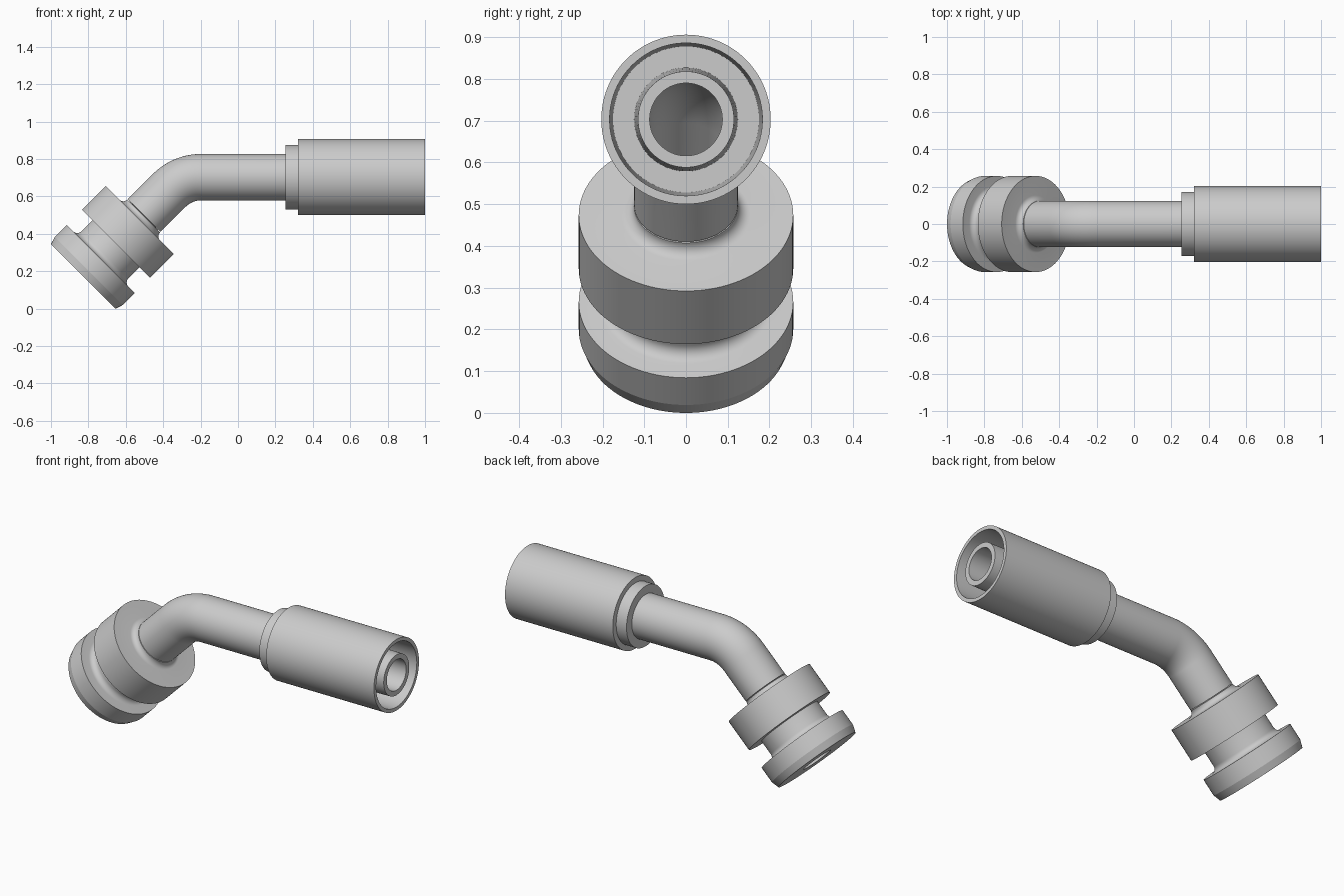
import bpy, bmesh
from math import sin, cos, pi, radians, tan
from mathutils import Vector

cube = bpy.data.objects.get("Cube")
if cube:
    bpy.data.objects.remove(cube)

steel = bpy.data.materials.new("light_grey_steel")
steel.use_nodes = True
steel.diffuse_color = (0.6, 0.6, 0.6, 1)
steel.node_tree.nodes["Principled BSDF"].inputs["Base Color"].default_value = (0.6, 0.6, 0.6, 1)

# Centre line: a slanted leg, a 45 degree bend, then a level leg
SEGMENTS = 96
ANGLE = radians(45)
BEND = 0.242
LEG = 0.65
BORE = 0.087
TUBE = 0.124
START = Vector((-0.827, 0, 0.1725))
SLANT = Vector((cos(ANGLE), 0, sin(ANGLE)))
BEND_START = START + SLANT * LEG
BEND_CENTRE = BEND_START + Vector((sin(ANGLE), 0, -cos(ANGLE))) * BEND
BEND_LENGTH = BEND * ANGLE


def station(s):
    """Point on the centre line and the outward normal in its plane."""
    a = ANGLE - min(max(s - LEG, 0), BEND_LENGTH) / BEND
    normal = Vector((-sin(a), 0, cos(a)))
    along = Vector((cos(a), 0, sin(a)))
    point = BEND_CENTRE + normal * BEND
    return point + along * (min(s - LEG, 0) + max(s - LEG - BEND_LENGTH, 0)), normal


def level(x):
    """Distance along the centre line of a position on the level leg."""
    return LEG + BEND_LENGTH + x - BEND_CENTRE.x


def fillet(s, r, size, s_sign, begin, end, steps=8):
    """Concave quarter arc centred off a corner of the profile."""
    angles = [begin + (end - begin) * i / steps for i in range(steps + 1)]
    return [(s + s_sign * size * (1 - cos(a)), r + size * (1 - sin(a))) for a in angles]


def turn(name, profile):
    """Sweep a closed (distance, radius) profile around the centre line."""
    bm = bmesh.new()
    rings = []
    for s, r in profile:
        point, normal = station(s)
        rings.append([bm.verts.new(point + r * (normal * cos(a) + Vector((0, sin(a), 0))))
                      for a in (2 * pi * i / SEGMENTS for i in range(SEGMENTS))])
    for k, ring in enumerate(rings):
        following = rings[(k + 1) % len(rings)]
        for i in range(SEGMENTS):
            j = (i + 1) % SEGMENTS
            bm.faces.new((ring[i], ring[j], following[j], following[i]))
    bmesh.ops.recalc_face_normals(bm, faces=bm.faces[:])
    mesh = bpy.data.meshes.new(name)
    bm.to_mesh(mesh)
    bm.free()
    mesh.materials.append(steel)
    obj = bpy.data.objects.new(name, mesh)
    bpy.context.collection.objects.link(obj)
    bpy.ops.object.select_all(action='DESELECT')
    obj.select_set(True)
    bpy.context.view_layer.objects.active = obj
    bpy.ops.object.shade_smooth_by_angle(angle=radians(17))
    return obj


# Grooved head: chamfered disc, neck and flange blended into the tube
disc, neck = 0.257, 0.178
head = [(0, BORE), (0, 0.244), (0.04, disc), (0.132, disc)]
head += fillet(0.132, neck, 0.03, 1, 0, pi / 2)
head += [(0.246, neck), (0.246, disc), (0.426, disc)]
head += fillet(0.426, TUBE, 0.03, 1, 0, pi / 2)
head += [(0.46, BORE)]
turn("grooved_head", head)

# Bent tube, ending in a slightly tapered nipple
bend_steps = [LEG + BEND_LENGTH * i / 24 for i in range(25)]
floor, mouth = level(0.38), level(1.0)
stations = [0.46] + bend_steps + [floor]
tube = [(s, TUBE) for s in stations] + [(mouth, 0.115), (mouth, BORE)]
tube += [(s, BORE) for s in reversed(stations)]
turn("bent_tube", tube)

# Stepped collar behind the sleeve
turn("collar", [(level(x), r) for x, r in
                ((0.255, 0.12), (0.255, 0.172), (0.33, 0.172), (0.33, 0.12))])

# Hollow sleeve around the nipple
turn("sleeve", [(level(x), r) for x, r in
                ((0.32, 0.12), (0.32, 0.203), (1.0, 0.203),
                 (1.0, 0.183), (0.38, 0.175), (0.38, 0.12))])
